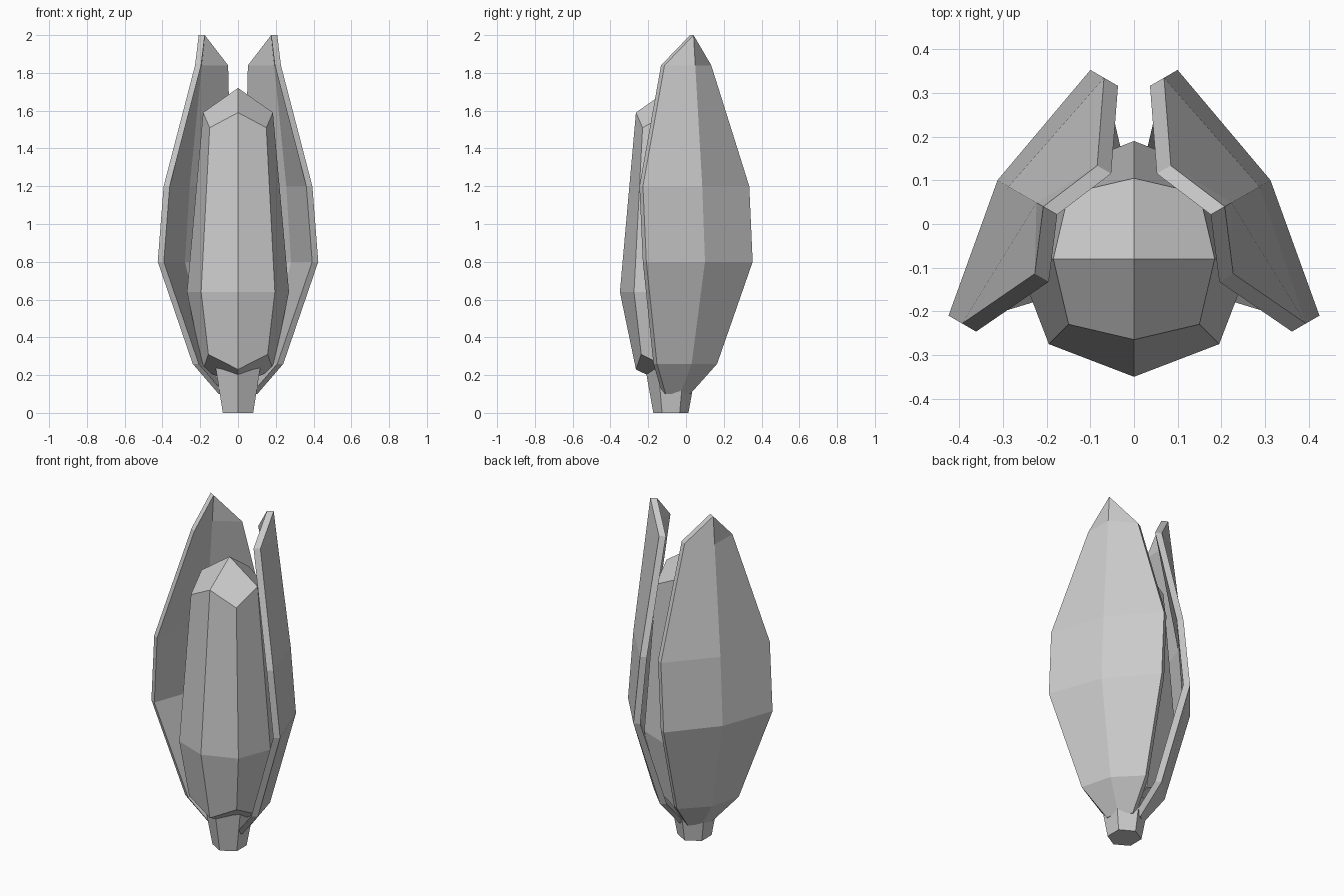
import bpy
from math import cos, sin, pi, radians

if "Cube" in bpy.data.objects:
    bpy.data.objects.remove(bpy.data.objects["Cube"])

CY = -0.08  # y of the plant's vertical axis


def add_mesh(name, verts, faces):
    me = bpy.data.meshes.new(name)
    me.from_pydata(verts, [], faces)
    me.validate()
    ob = bpy.data.objects.new(name, me)
    bpy.context.collection.objects.link(ob)
    bpy.ops.object.select_all(action='DESELECT')
    ob.select_set(True)
    bpy.context.view_layer.objects.active = ob
    bpy.ops.object.mode_set(mode='EDIT')
    bpy.ops.mesh.select_all(action='SELECT')
    bpy.ops.mesh.normals_make_consistent(inside=False)
    bpy.ops.object.mode_set(mode='OBJECT')
    return ob


# Cob: rings of 8 alternating (radius, z) for straight and diagonal corners
rings = [((0.185, 0.23), (0.222, 0.31)),
         ((0.27, 0.64), (0.276, 0.64)),
         ((0.185, 1.59), (0.212, 1.51))]
verts = []
for ring in rings:
    for i in range(8):
        r, z = ring[i % 2]
        a = i * pi / 4
        verts.append((r * cos(a), CY + r * sin(a), z))
faces = [(k * 8 + i, k * 8 + (i + 1) % 8, k * 8 + 8 + (i + 1) % 8, k * 8 + 8 + i)
         for k in range(2) for i in range(8)]
verts += [(0, CY, 0.14), (0, CY, 1.72)]
for centre, base in ((24, 0), (25, 16)):
    for i in range(0, 8, 2):
        faces.append((centre, base + i, base + i + 1, base + (i + 2) % 8))
add_mesh("cob", verts, faces)

# Stem: tapered hexagon
verts = [(r * cos(pi / 6 + i * pi / 3), CY + r * sin(pi / 6 + i * pi / 3), z)
         for r, z in ((0.093, 0), (0.136, 0.24)) for i in range(6)]
faces = [(i, (i + 1) % 6, 6 + (i + 1) % 6, 6 + i) for i in range(6)]
faces += [tuple(range(6)), tuple(range(6, 12))]
add_mesh("stem", verts, faces)

# Husk leaf rows: z, edge distance out, half width, spine distance out
rows = [(0.10, 0.075, 0.075, 0.10),
        (0.26, 0.171, 0.184, 0.22),
        (0.80, 0.303, 0.325, 0.361),
        (1.20, 0.267, 0.325, 0.332),
        (1.84, 0.180, 0.143, 0.258)]
TIP = (2.0, 0.24)
THICK = 0.037


def husk_leaf(name, side):
    ca, sa = cos(radians(30)), sin(radians(30))
    verts = []

    def put(r, t, z):
        verts.append((side * (r * ca - t * sa), CY + r * sa + t * ca, z))

    for d in (0, THICK):
        for z, re, w, rc in rows:
            put(re - d, -w, z)
            put(rc - d, 0, z)
            put(re - d, w, z)
        put(TIP[1] - d, 0, TIP[0])
    n = len(rows) * 3 + 1
    faces = []
    for o in (0, n):  # outer and inner skins
        for k in range(len(rows) - 1):
            for c in range(2):
                a = o + k * 3 + c
                faces.append((a, a + 1, a + 4, a + 3))
        faces += [(o + n - 4, o + n - 3, o + n - 1), (o + n - 3, o + n - 2, o + n - 1)]
    # rim joining both skins
    left = [k * 3 for k in range(len(rows))]
    right = [k * 3 + 2 for k in reversed(range(len(rows)))]
    loop = left + [n - 1] + right + [1]
    for a, b in zip(loop, loop[1:] + loop[:1]):
        faces.append((a, b, b + n, a + n))
    add_mesh(name, verts, faces)


husk_leaf("husk_leaf_right", 1)
husk_leaf("husk_leaf_left", -1)
